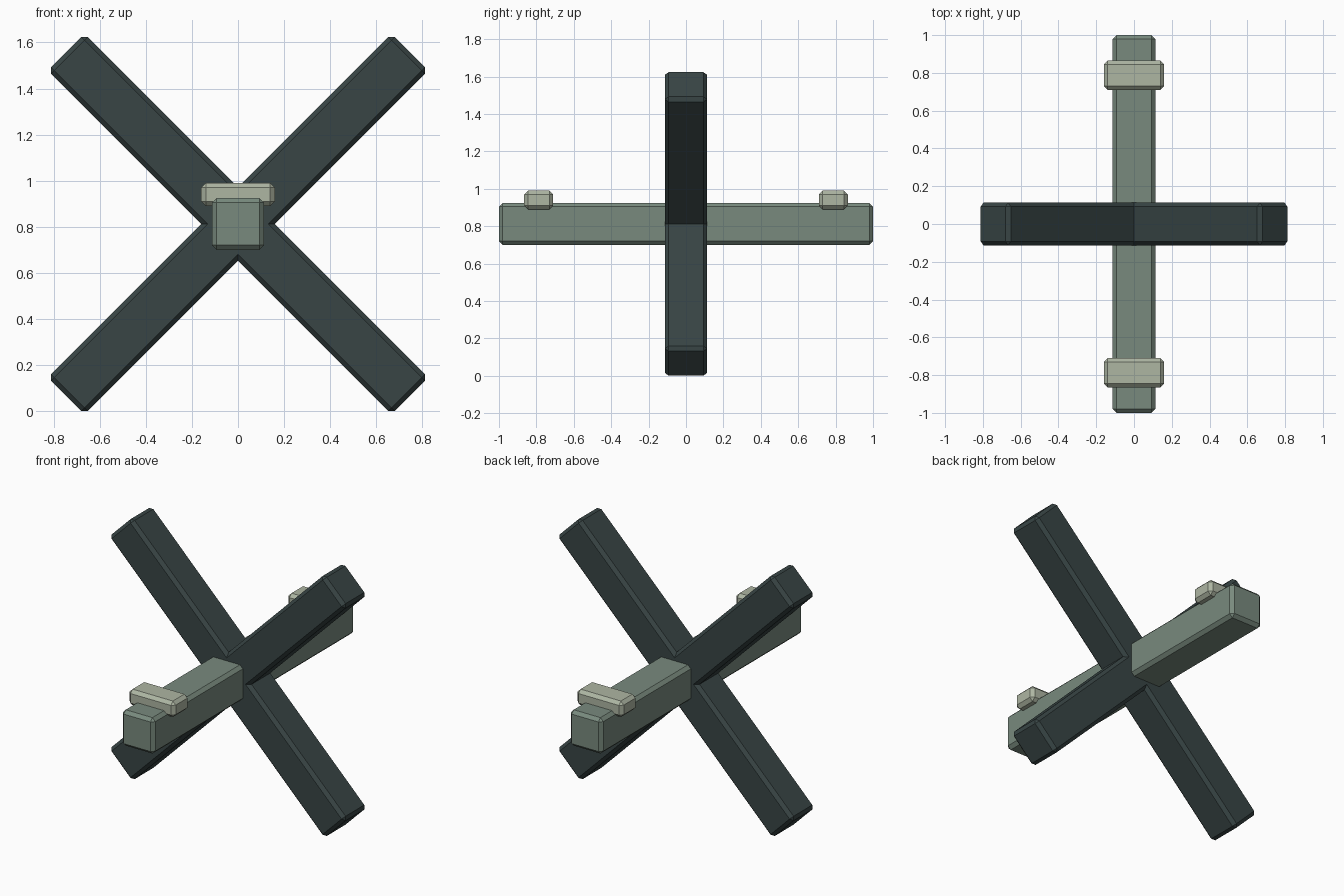
import bpy
from math import radians

cube = bpy.data.objects.get("Cube")
if cube:
    bpy.data.objects.remove(cube, do_unlink=True)


def material(name, colour):
    mat = bpy.data.materials.new(name)
    mat.use_nodes = True
    mat.diffuse_color = (*colour, 1)
    mat.node_tree.nodes["Principled BSDF"].inputs["Base Color"].default_value = (*colour, 1)
    return mat


def beam(name, size, location, mat, tilt=0, chamfer=0.02):
    """Chamfered box, tilted about the y axis."""
    bpy.ops.mesh.primitive_cube_add(size=1, location=location)
    obj = bpy.context.object
    obj.name = name
    obj.scale = size
    bpy.ops.object.transform_apply(location=False, rotation=False, scale=True)
    obj.rotation_euler.y = radians(tilt)
    bevel = obj.modifiers.new("Chamfer", "BEVEL")
    bevel.width = chamfer
    bevel.segments = 1
    obj.data.materials.append(mat)
    return obj


dark_steel = material("dark steel", (0.040, 0.060, 0.060))
grey_green = material("grey green steel", (0.190, 0.255, 0.208))
pale_plate = material("pale plate", (0.420, 0.465, 0.365))

WIDTH = 0.225
CENTRE = 0.8125

# Crossed diagonal beams
for name, tilt in (("left_diagonal_beam", -45), ("right_diagonal_beam", 45)):
    beam(name, (2.11, WIDTH, WIDTH), (0, 0, CENTRE), dark_steel, tilt)

# Horizontal beam running front to back
beam("horizontal_beam", (WIDTH, 2, WIDTH), (0, 0, CENTRE), grey_green)

# Plates strapped over the ends of the horizontal beam
for name, side in (("front_plate", -1), ("back_plate", 1)):
    beam(name, (0.32, 0.155, 0.10), (0, side * 0.7875, 0.94), pale_plate)
